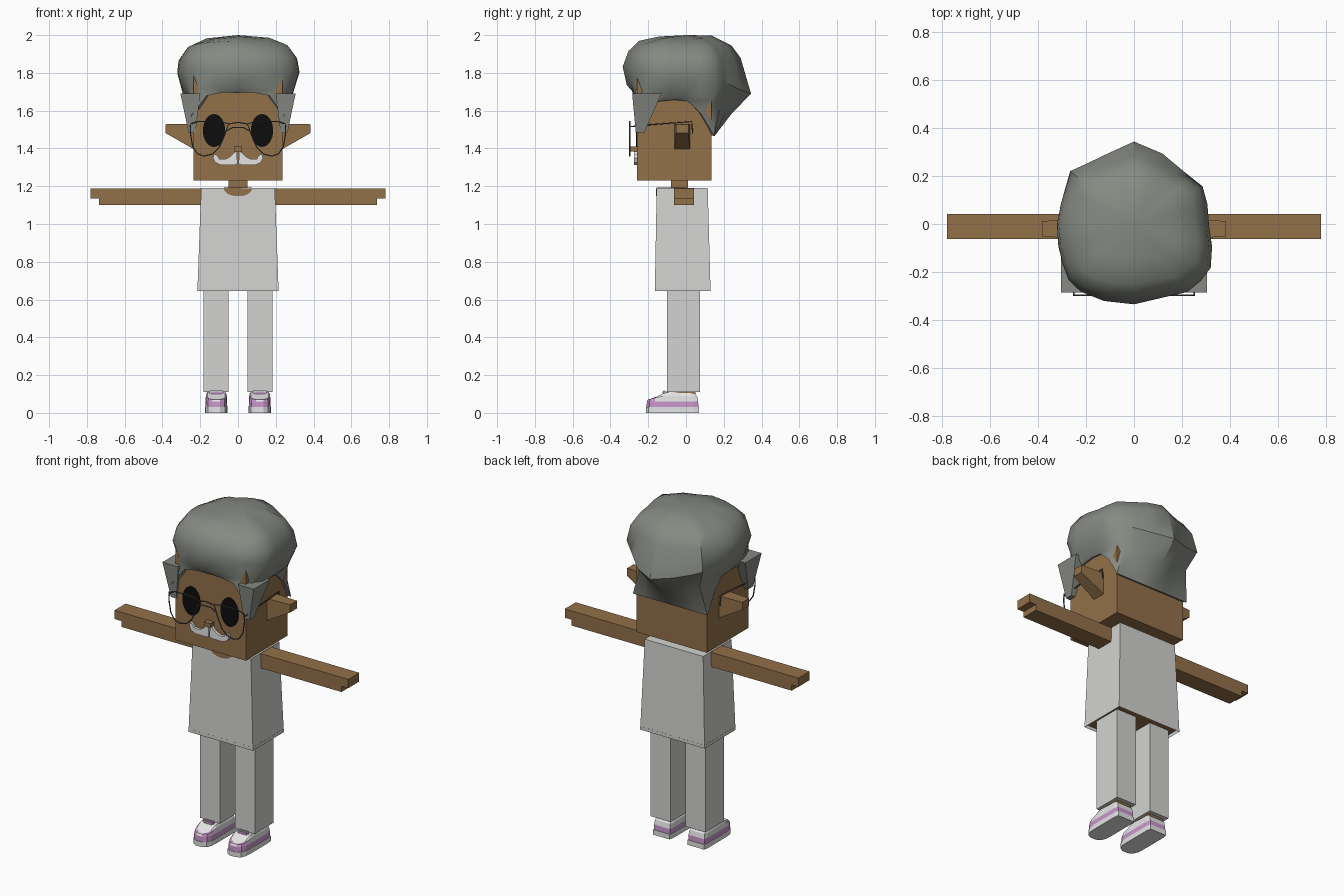
import bpy, bmesh, math, random
from mathutils import Vector

random.seed(4)
cube = bpy.data.objects.get("Cube")
if cube:
    bpy.data.objects.remove(cube, do_unlink=True)


def material(name, r, g, b):
    m = bpy.data.materials.new(name)
    m.use_nodes = True
    m.diffuse_color = (r, g, b, 1)
    m.node_tree.nodes["Principled BSDF"].inputs["Base Color"].default_value = (r, g, b, 1)
    return m


SKIN = material("skin brown", .29, .165, .067)
CLOTH = material("cloth white", .65, .65, .635)
HAIR = material("hair grey", .24, .255, .225)
WHITE = material("bright white", .78, .78, .78)
BLACK = material("eye black", .004, .004, .004)
PINK = material("shoe pink", .58, .31, .6)
METAL = material("wire grey", .09, .09, .09)


def finish(name, bm, *mats):
    bmesh.ops.recalc_face_normals(bm, faces=bm.faces)
    me = bpy.data.meshes.new(name)
    bm.to_mesh(me)
    bm.free()
    for m in mats:
        me.materials.append(m)
    ob = bpy.data.objects.new(name, me)
    bpy.context.collection.objects.link(ob)
    return ob


def loft(bm, rings, caps=True):
    """Join rings of equal point count, returning the vertices."""
    vs = [[bm.verts.new(p) for p in r] for r in rings]
    n = len(vs[0])
    for a, b in zip(vs, vs[1:]):
        for i in range(n):
            j = (i + 1) % n
            bm.faces.new((a[i], a[j], b[j], b[i]))
    if caps:
        bm.faces.new(vs[0])
        bm.faces.new(vs[-1])
    return vs


def rect(x0, x1, y0, y1, z):
    return [(x0, y0, z), (x1, y0, z), (x1, y1, z), (x0, y1, z)]


def block(name, mat, low, high):
    """Box or taper between two horizontal rectangles (x0, x1, y0, y1, z)."""
    bm = bmesh.new()
    loft(bm, [rect(*low), rect(*high)])
    return finish(name, bm, mat)


def box(name, mat, x0, x1, y0, y1, z0, z1):
    return block(name, mat, (x0, x1, y0, y1, z0), (x0, x1, y0, y1, z1))


def plate(name, mat, pts, y0, y1):
    """Front-facing outline of (x, z) points given depth."""
    bm = bmesh.new()
    loft(bm, [[(x, y, z) for x, z in pts] for y in (y0, y1)])
    return finish(name, bm, mat)


def ellipse(cx, cz, rx, rz, start=0, end=2 * math.pi, n=32):
    return [(cx + rx * math.cos(start + (end - start) * i / n),
             cz + rz * math.sin(start + (end - start) * i / n)) for i in range(n)]


def wire(name, pts, cyclic=False):
    cu = bpy.data.curves.new(name, "CURVE")
    cu.dimensions = "3D"
    cu.bevel_depth = .0035
    cu.bevel_resolution = 1
    sp = cu.splines.new("POLY")
    sp.points.add(len(pts) - 1)
    for p, co in zip(sp.points, pts):
        p.co = (*co, 1)
    sp.use_cyclic_u = cyclic
    cu.materials.append(METAL)
    bpy.context.collection.objects.link(bpy.data.objects.new(name, cu))


# Head, neck and nose
HX, HF, HB = .235, -.26, .135
box("head", SKIN, -HX, HX, HF, HB, 1.23, 1.8)
box("neck", SKIN, -.05, .05, -.08, .01, 1.17, 1.24)
box("nose", SKIN, -.022, .022, -.295, HF, 1.385, 1.41)

# Shirt, hollow at the hem with the body showing inside
bm = bmesh.new()
loft(bm, [rect(-.215, .215, -.165, .13, .645), rect(-.195, .195, -.155, .115, 1.19)])
hem = min(bm.faces, key=lambda f: f.calc_center_median().z)
bmesh.ops.inset_region(bm, faces=[hem], thickness=.012)
for v in hem.verts:
    v.co.z += .02
hem.material_index = 1
finish("shirt", bm, CLOTH, SKIN)
plate("neckline", SKIN, ellipse(0, 1.189, .075, .042, math.pi, 2 * math.pi + .1, 17), -.16, -.152)
box("collar_opening", SKIN, -.075, .075, -.157, .0, 1.187, 1.192)

# Moustache
half = [(.006, 1.385), (.02, 1.38), (.04, 1.357), (.07, 1.343), (.1, 1.345), (.11, 1.365), (.127, 1.37),
        (.132, 1.35), (.12, 1.325), (.09, 1.312), (.02, 1.312), (.003, 1.318)]

# Lens outline, seen from the front
lens = [(.05, 1.53), (.09, 1.542), (.21, 1.543), (.25, 1.53), (.252, 1.48), (.24, 1.41), (.215, 1.372),
        (.18, 1.36), (.135, 1.37), (.1, 1.405), (.075, 1.46)]


def shoe(name, s):
    cx = .115 * s
    side = [(.055, .07), (.06, .04), (.06, -.02), (.06, -.08), (.06, -.13), (.057, -.17), (.045, -.198), (.02, -.213)]
    plan = side + [(-x, y) for x, y in reversed(side)]

    def top(y):
        return .105 if y > -.08 else max(.07, .112 - .4 * max(0, -.11 - y))

    def ring(k, zf):
        return [(cx + x * k, -.07 + (y + .07) * k, zf(y)) for x, y in plan]

    bm = bmesh.new()
    rings = [ring(1, lambda y: 0), ring(1, lambda y: .03), ring(.97, lambda y: .03), ring(.96, lambda y: .06),
             ring(.92, lambda y: (.06 + top(y)) / 2 + .006), ring(.8, top)]
    vs = loft(bm, rings, caps=False)
    bm.faces.new(vs[0])
    last, n = vs[-1], len(plan)
    for i in range(len(side) - 1):
        bm.faces.new((last[i], last[i + 1], last[n - 2 - i], last[n - 1 - i]))
    for f in bm.faces:
        c = f.calc_center_median()
        band = .031 < c.z < .061
        toe = .061 < c.z < .1 and c.y < -.15 and abs(c.x - cx) > .02
        f.material_index = 1 if band or toe else 0
    finish(name, bm, WHITE, PINK)
    # Tongue and lace bars
    box(name + "_tongue", PINK, cx - .028, cx + .028, -.125, -.09, .09, .114)
    for k in range(2):
        y = -.12 + .02 * k
        box(name + "_lace_%d" % k, WHITE, cx - .036, cx + .036, y, y + .009, .1, .118)


for side, s in (("left", 1), ("right", -1)):
    def span(a, b):
        return tuple(sorted((a * s, b * s)))

    # Limbs
    box(side + "_arm", SKIN, *span(.18, .78), -.063, .042, 1.135, 1.188)
    box(side + "_arm_underside", SKIN, *span(.18, .735), -.063, .042, 1.1, 1.135)
    box(side + "_leg", CLOTH, *span(.05, .183), -.1, .075, .11, .67)
    box(side + "_ankle", SKIN, *span(.068, .162), -.075, .05, .04, .115)
    shoe(side + "_shoe", s)
    # Pointed ear
    bm = bmesh.new()
    loft(bm, [[(s * .22, y, z) for y, z in ((-.062, 1.388), (.022, 1.388), (.022, 1.53), (-.062, 1.53))],
              [(s * .385, y, z) for y, z in ((-.052, 1.482), (.012, 1.482), (.012, 1.528), (-.052, 1.528))]])
    finish(side + "_ear", bm, SKIN)
    # Face details
    plate(side + "_eye", BLACK, ellipse(.127 * s, 1.495, .059, .087), HF - .005, HF + .002)
    plate(side + "_moustache", WHITE, [(x * s, z) for x, z in half], -.276, HF + .002)
    # Spectacles
    wire(side + "_lens_rim", [(x * s, -.298, z) for x, z in lens], True)
    wire(side + "_temple", [(.252 * s, -.298, 1.515), (.254 * s, -.2, 1.525), (.254 * s, .03, 1.542),
                            (.25 * s, .035, 1.48)])
    # Sideburn
    block(side + "_sideburn", HAIR, (*span(.225, .262), -.266, -.22, 1.485), (*span(.2, .305), -.285, -.13, 1.69))

wire("spectacle_bridge", [(-.05, -.298, 1.53), (0, -.298, 1.538), (.05, -.298, 1.53)])
wire("spectacle_lower_bridge", [(-.065, -.298, 1.49), (-.03, -.298, 1.51), (.03, -.298, 1.51), (.065, -.298, 1.49)])

# Hair: columns rise from a hairline on the head, bulge out and meet at the crown
outline = [(0, .345), (.1, .31), (.3, .15), (.315, 0), (.335, -.17), (.25, -.28), (-.02, -.34),
           (-.2, -.31), (-.29, -.22), (-.33, -.03), (-.31, .07), (-.27, .22)]
FRONT = [(.94, 1.74), (1, 1.83), (.91, 1.92), (.74, 1.97), (.43, 1.99)]
BACK = [(.7, 1.58), (1, 1.69), (.84, 1.88), (.7, 1.945), (.4, 1.995)]
SIDE = [(.9, 1.69), (1, 1.8), (.97, 1.87), (.83, 1.935), (.54, 1.98)]


def outer(d):
    """Point where direction d meets the outline seen from above."""
    for i, a in enumerate(outline):
        a, b = Vector(a), Vector(outline[(i + 1) % len(outline)])
        e = b - a
        den = d.x * e.y - d.y * e.x
        t = (a.x * e.y - a.y * e.x) / den
        u = (a.x * d.y - a.y * d.x) / den
        if t > 0 and -1e-6 <= u <= 1.000001:
            return d * t
    return d * .33


STEPS = 6
front_rim = [1.57, 1.68, 1.695, 1.697, 1.695, 1.68]
side_rim = [1.57, 1.635, 1.65, 1.657, 1.65, 1.585]
columns = []
for i in range(STEPS):
    columns.append((-HX + 2 * HX * i / STEPS, HF, front_rim[i]))
for i in range(STEPS):
    columns.append((HX, HF + (HB - HF) * i / STEPS, side_rim[i]))
for i in range(STEPS):
    columns.append((HX - 2 * HX * i / STEPS, HB, 1.465))
for i in range(STEPS):
    z = side_rim[-i] if i else 1.465
    columns.append((-HX, HB - (HB - HF) * i / STEPS, z))

rings = [[] for _ in range(7)]
for x, y, z in columns:
    rings[0].append((x * .9, -.06 + (y + .06) * .9, z + .01))
    rings[1].append((x * 1.06, -.06 + (y + .06) * 1.08, z))
    d = Vector((x, y + .06)).normalized()
    p, w = outer(d), d.y * d.y
    for k, (a, b) in enumerate(zip(SIDE, BACK if d.y > 0 else FRONT)):
        r, h = (a[0] * (1 - w) + b[0] * w, a[1] * (1 - w) + b[1] * w)
        r += random.uniform(-.012, .0)
        rings[k + 2].append((p.x * r, p.y * r, h + random.uniform(-.006, .004)))
bm = bmesh.new()
vs = loft(bm, rings, caps=False)
crown = bm.verts.new((0, 0, 2.0))
for i, v in enumerate(vs[-1]):
    bm.faces.new((v, vs[-1][(i + 1) % len(vs[-1])], crown))
hair = finish("hair", bm, HAIR)
bpy.ops.object.select_all(action="DESELECT")
hair.select_set(True)
bpy.context.view_layer.objects.active = hair
bpy.ops.object.shade_smooth_by_angle(angle=math.radians(40))
